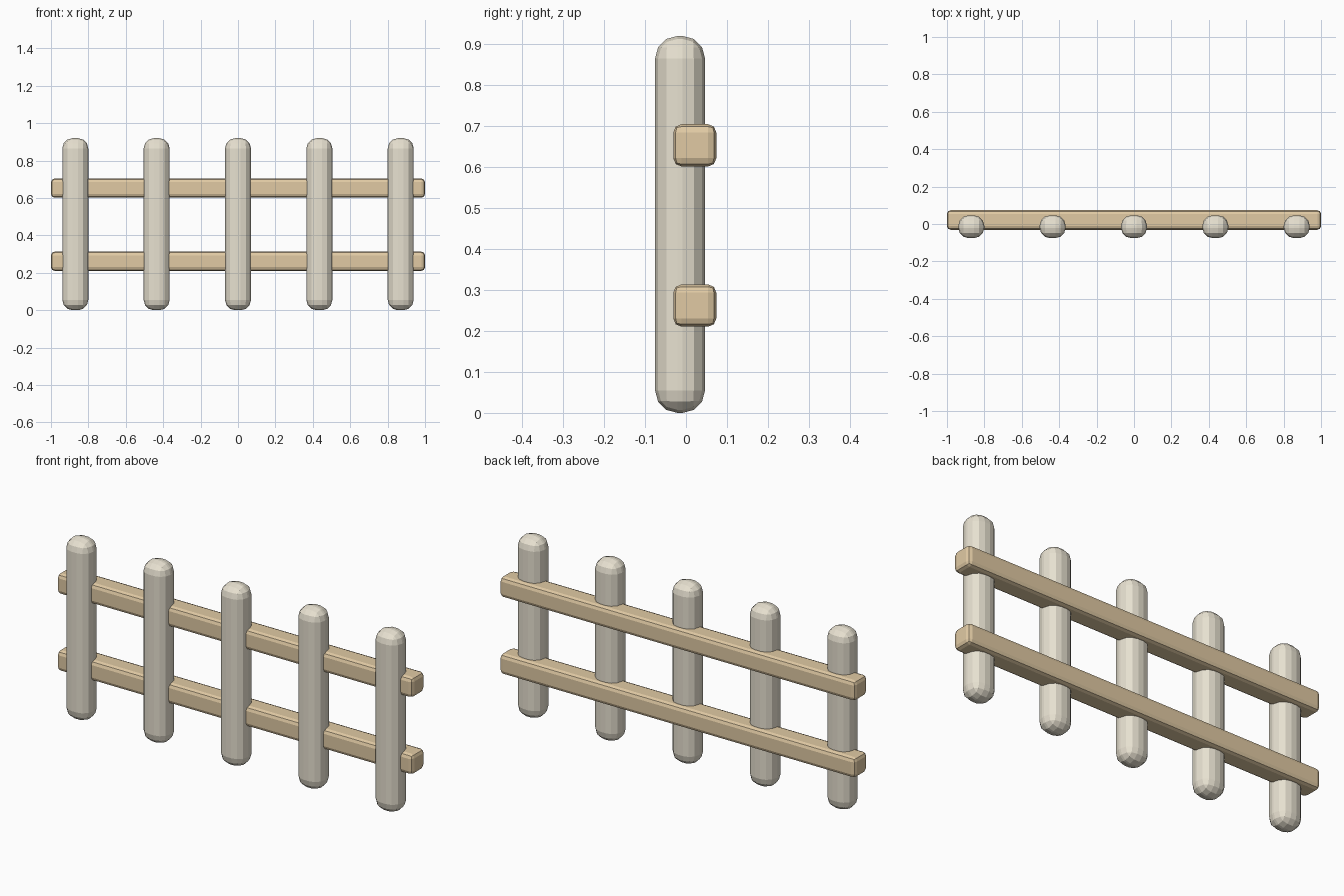
import bpy
import bmesh

if "Cube" in bpy.data.objects:
    bpy.data.objects.remove(bpy.data.objects["Cube"])


def material(name, color):
    m = bpy.data.materials.new(name)
    m.diffuse_color = color
    m.use_nodes = True
    m.node_tree.nodes["Principled BSDF"].inputs["Base Color"].default_value = m.diffuse_color
    return m


def rounded_box(name, center, size, radius, segments, mat):
    bm = bmesh.new()
    bmesh.ops.create_cube(bm, size=1)
    bmesh.ops.scale(bm, vec=size, verts=bm.verts)
    bmesh.ops.bevel(bm, geom=bm.edges[:], offset=radius, segments=segments,
                    profile=0.5, affect='EDGES', clamp_overlap=True)
    mesh = bpy.data.meshes.new(name)
    bm.to_mesh(mesh)
    bm.free()
    mesh.materials.append(mat)
    obj = bpy.data.objects.new(name, mesh)
    obj.location = center
    bpy.context.collection.objects.link(obj)
    return obj


pale_wood = material("pale_wood", (0.80, 0.75, 0.63, 1))
tan_wood = material("tan_wood", (0.75, 0.59, 0.37, 1))

# Five upright posts with rounded sides and ends
for i in range(5):
    rounded_box(f"post_{i + 1}", ((i - 2) * 0.435, -0.0145, 0.46),
                (0.139, 0.122, 0.92), 0.055, 3, pale_wood)

# Two rails running behind the posts
for name, z in (("lower_rail", 0.262), ("upper_rail", 0.653)):
    rounded_box(name, (0, 0.0215, z), (2.0, 0.105, 0.103), 0.02, 2, tan_wood)
